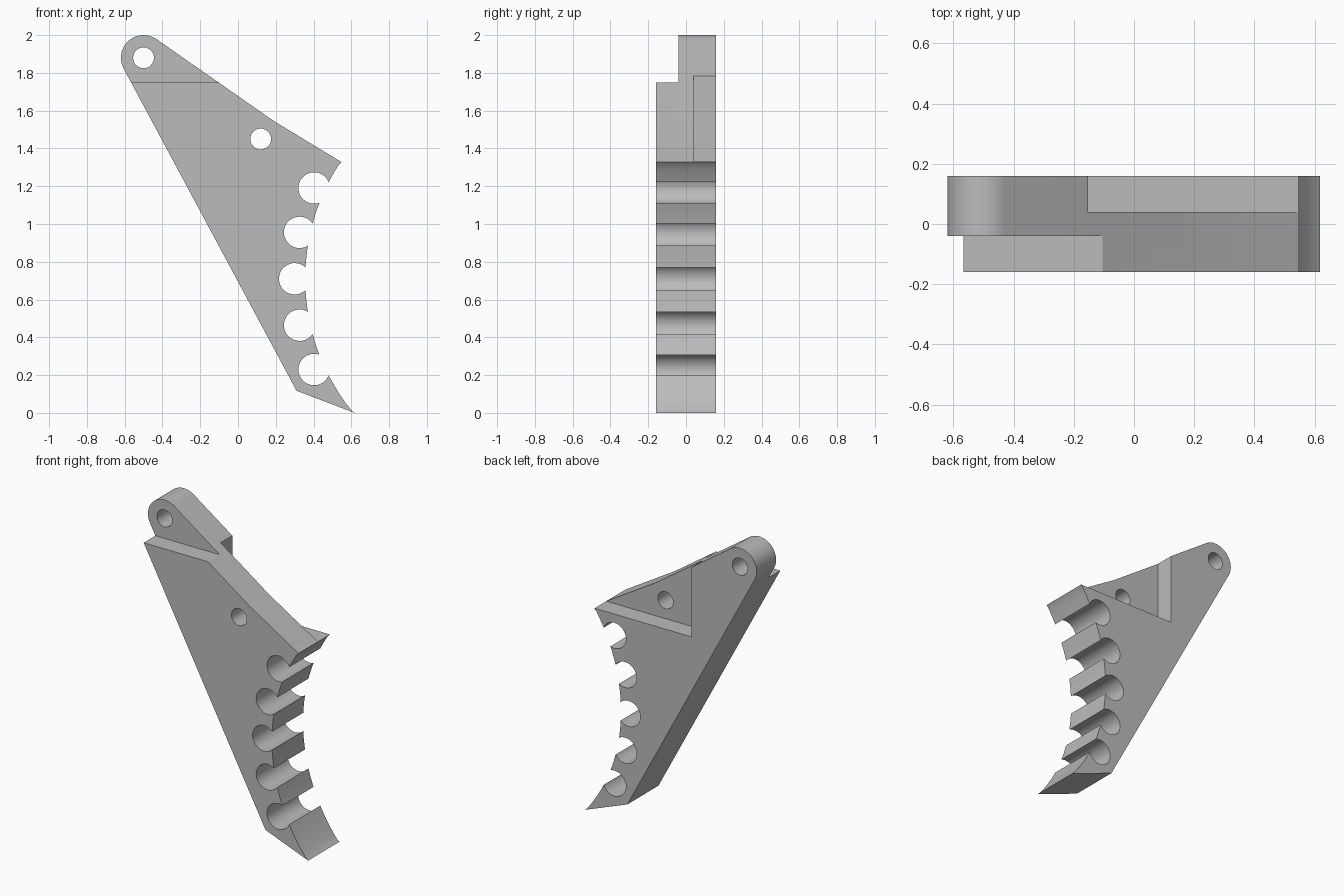
import bpy, bmesh
from math import sin, cos, pi, radians, asin, atan2, acos, hypot
from mathutils import Matrix, Vector

cube = bpy.data.objects.get("Cube")
if cube:
    bpy.data.objects.remove(cube)

HALF, STEP = 0.16, 0.04            # half thickness, inner faces of the steps
PIVOT, PIVOT_R = (-0.5, 1.88), 0.12
ARC, ARC_R = (1.472, 0.71), 1.116  # concave toothed edge
NOTCH_R, HOLE_R = 0.083, 0.055

grey = bpy.data.materials.new("plain grey")
grey.use_nodes = True
grey.diffuse_color = (0.5, 0.5, 0.5, 1)
grey.node_tree.nodes["Principled BSDF"].inputs["Base Color"].default_value = grey.diffuse_color


def make_object(name, bm):
    bmesh.ops.recalc_face_normals(bm, faces=bm.faces)
    mesh = bpy.data.meshes.new(name)
    bm.to_mesh(mesh)
    bm.free()
    mesh.materials.append(grey)
    obj = bpy.data.objects.new(name, mesh)
    bpy.context.collection.objects.link(obj)
    return obj


def prism(name, points, y0, y1):
    """Extrude an outline in the xz plane from y0 to y1."""
    bm = bmesh.new()
    face = bm.faces.new([bm.verts.new((x, y0, z)) for x, z in points])
    out = bmesh.ops.extrude_face_region(bm, geom=[face])
    moved = [v for v in out["geom"] if isinstance(v, bmesh.types.BMVert)]
    bmesh.ops.translate(bm, verts=moved, vec=(0, y1 - y0, 0))
    return make_object(name, bm)


def circle(centre, r, start=0.0, end=2 * pi, count=64, closed=True):
    steps = count if closed else count - 1
    return [(centre[0] + r * cos(start + (end - start) * i / steps),
             centre[1] + r * sin(start + (end - start) * i / steps)) for i in range(count)]


def rectangle(x0, z0, x1, z1):
    return [(x0, z0), (x1, z0), (x1, z1), (x0, z1)]


def tangent_angle(point, side):
    """Angle on the pivot boss where a line to the point is tangent."""
    dx, dz = point[0] - PIVOT[0], point[1] - PIVOT[1]
    return atan2(dz, dx) + side * acos(PIVOT_R / hypot(dx, dz))


# Outline: rounded pivot end, long back edge, pointed foot, concave edge, top edge
heel, toe, brow, bend = (0.31, 0.117), (0.617, 0.0), (0.548, 1.328), (0.193, 1.543)
start = tangent_angle(bend, 1)
end = tangent_angle(heel, -1) % (2 * pi)
outline = circle(PIVOT, PIVOT_R, start, end, 40, closed=False)
outline += [heel, toe]
low = pi + asin((ARC[1] - 0.015) / ARC_R)
high = pi - asin((brow[1] - 0.015 - ARC[1]) / ARC_R)
outline += circle(ARC, ARC_R, low, high, 40, closed=False)
outline += [brow, bend]
bracket = prism("toothed_bracket", outline, -HALF, HALF)

# Cutters: round notches along the concave edge, two pin holes, two side steps
cutters = []
for i in range(-2, 3):
    a = pi + radians(12.1 * i)
    r = ARC_R + 0.056
    centre = (ARC[0] + r * cos(a), ARC[1] + r * sin(a))
    cutters.append(prism("notch_cutter", circle(centre, NOTCH_R), -0.3, 0.3))
for centre in (PIVOT, (0.12, 1.45)):
    cutters.append(prism("pin_hole_cutter", circle(centre, HOLE_R, count=48), -0.3, 0.3))
cutters.append(prism("front_step_cutter", rectangle(-1, 1.75, 1, 2.2), -0.3, -STEP))
cutters.append(prism("rear_step_cutter", rectangle(-0.153, 1.33, 1, 2.2), STEP, 0.3))

bpy.ops.object.select_all(action="DESELECT")
bpy.context.view_layer.objects.active = bracket
bracket.select_set(True)
for cutter in cutters:
    cutter.hide_render = True
    mod = bracket.modifiers.new("cut", "BOOLEAN")
    mod.operation, mod.solver, mod.object = "DIFFERENCE", "EXACT", cutter
    bpy.ops.object.modifier_apply(modifier=mod.name)
    bpy.data.objects.remove(cutter)

bpy.ops.object.shade_smooth_by_angle(angle=radians(20))
